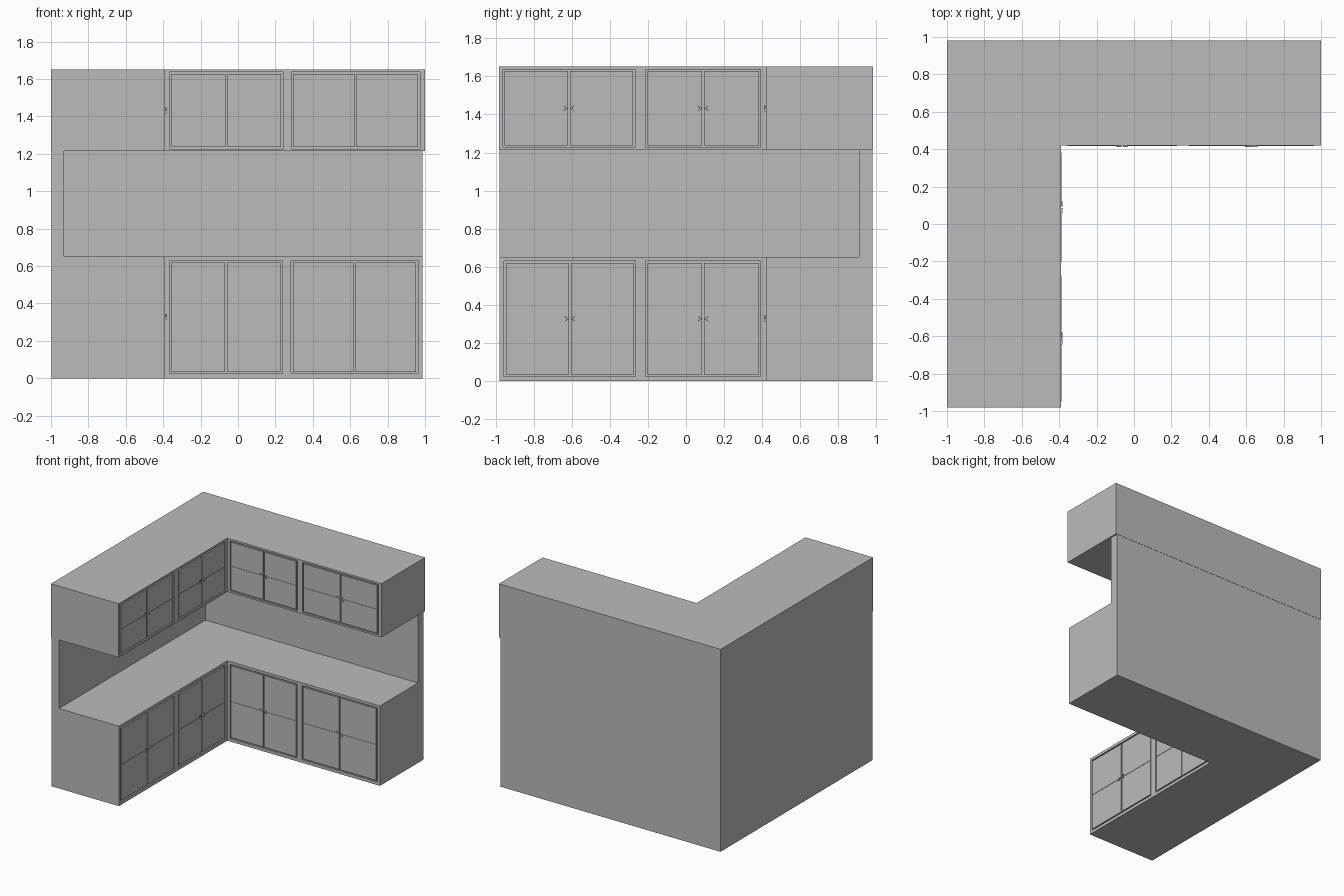
import bpy, bmesh
from mathutils import Vector

if "Cube" in bpy.data.objects:
    bpy.data.objects.remove(bpy.data.objects["Cube"])

grey = bpy.data.materials.new("light grey")
grey.use_nodes = True
grey.diffuse_color = (0.5, 0.5, 0.5, 1)
grey.node_tree.nodes["Principled BSDF"].inputs["Base Color"].default_value = (0.5, 0.5, 0.5, 1)

FACE_X, FACE_Y = -0.39, 0.42      # cabinet fronts of the two wings
GAP, DEPTH = 0.01, 0.012          # shadow gap around the doors


def prism(bm, points, offset):
    """Extrude a flat outline along an offset."""
    face = bm.faces.new([bm.verts.new(p) for p in points])
    out = bmesh.ops.extrude_face_region(bm, geom=[face])
    moved = [g for g in out["geom"] if isinstance(g, bmesh.types.BMVert)]
    bmesh.ops.translate(bm, verts=moved, vec=offset)


def finish(name, bm):
    bmesh.ops.recalc_face_normals(bm, faces=bm.faces)
    mesh = bpy.data.meshes.new(name)
    bm.to_mesh(mesh)
    bm.free()
    mesh.materials.append(grey)
    obj = bpy.data.objects.new(name, mesh)
    bpy.context.collection.objects.link(obj)
    return obj


def corner_block(name, x0, x1, y0, y1, inner_x, inner_y, z0, z1):
    """L-shaped block with its corner at the back right of the model."""
    bm = bmesh.new()
    outline = [(x0, y0), (inner_x, y0), (inner_x, inner_y),
               (x1, inner_y), (x1, y1), (x0, y1)]
    prism(bm, [(x, y, z0) for x, y in outline], (0, 0, z1 - z0))
    return finish(name, bm)


def place(wing, u, z, d):
    """Point on a cabinet front: u along it, z up, d outwards."""
    return Vector((u, FACE_Y - d, z)) if wing == "back" else Vector((FACE_X + d, u, z))


def plate(bm, wing, outline, d0, d1):
    prism(bm, [place(wing, u, z, d0) for u, z in outline],
          place(wing, 0, 0, d1) - place(wing, 0, 0, d0))


def rect(u0, u1, z0, z1):
    return [(u0, z0), (u1, z0), (u1, z1), (u0, z1)]


def add_doors(body, level, pairs, z0, z1):
    """Recess each door pair in the body, then fit doors, rails and handles."""
    cut = bmesh.new()
    for wing, u0, u1 in pairs:
        plate(cut, wing, rect(u0, u1, z0, z1), -DEPTH, 0.05)
    cutter = finish(level + "_recess_cutter", cut)
    cutter.hide_render = True
    mod = body.modifiers.new("recesses", "BOOLEAN")
    mod.operation, mod.solver, mod.object = "DIFFERENCE", "EXACT", cutter
    bpy.context.view_layer.objects.active = body
    bpy.ops.object.modifier_apply(modifier=mod.name)
    bpy.data.objects.remove(cutter)

    doors, handles = bmesh.new(), bmesh.new()
    mid_z = (z0 + z1) / 2
    for wing, u0, u1 in pairs:
        mid = (u0 + u1) / 2
        for a, b in ((u0 + GAP, mid - GAP / 2), (mid + GAP / 2, u1 - GAP)):
            plate(doors, wing, rect(a, b, z0 + GAP, z1 - GAP), -DEPTH - 0.001, 0)
            # hairline rail across the door
            plate(doors, wing, rect(a, b, mid_z - 0.001, mid_z + 0.001), -0.001, 0.003)
        for side in (-1, 1):
            # wedge handle pointing at the gap between the doors
            wedge = [(mid + side * 0.004, mid_z), (mid + side * 0.03, mid_z + 0.016),
                     (mid + side * 0.018, mid_z), (mid + side * 0.03, mid_z - 0.016)]
            plate(handles, wing, wedge, -0.001, 0.008)
    finish(level + "_doors", doors)
    finish(level + "_handles", handles)


# Cabinets and the wall panel between them
base = corner_block("base_cabinets", -0.998, 0.987, -0.978, 0.98, FACE_X, FACE_Y, 0, 0.652)
wall = corner_block("wall_panel", -0.998, 0.987, -0.978, 0.98, -0.93, 0.91, 0.652, 1.214)
upper = corner_block("wall_cabinets", -1, 1, -0.982, 0.982, FACE_X, FACE_Y, 1.214, 1.652)

# Door pairs on both wings
add_doors(base, "base", [("back", -0.365, 0.237), ("back", 0.283, 0.963),
                         ("left", -0.955, -0.265), ("left", -0.212, 0.392)], 0.025, 0.63)
add_doors(upper, "wall", [("back", -0.365, 0.241), ("back", 0.287, 0.972),
                          ("left", -0.962, -0.268), ("left", -0.212, 0.392)], 1.227, 1.637)
